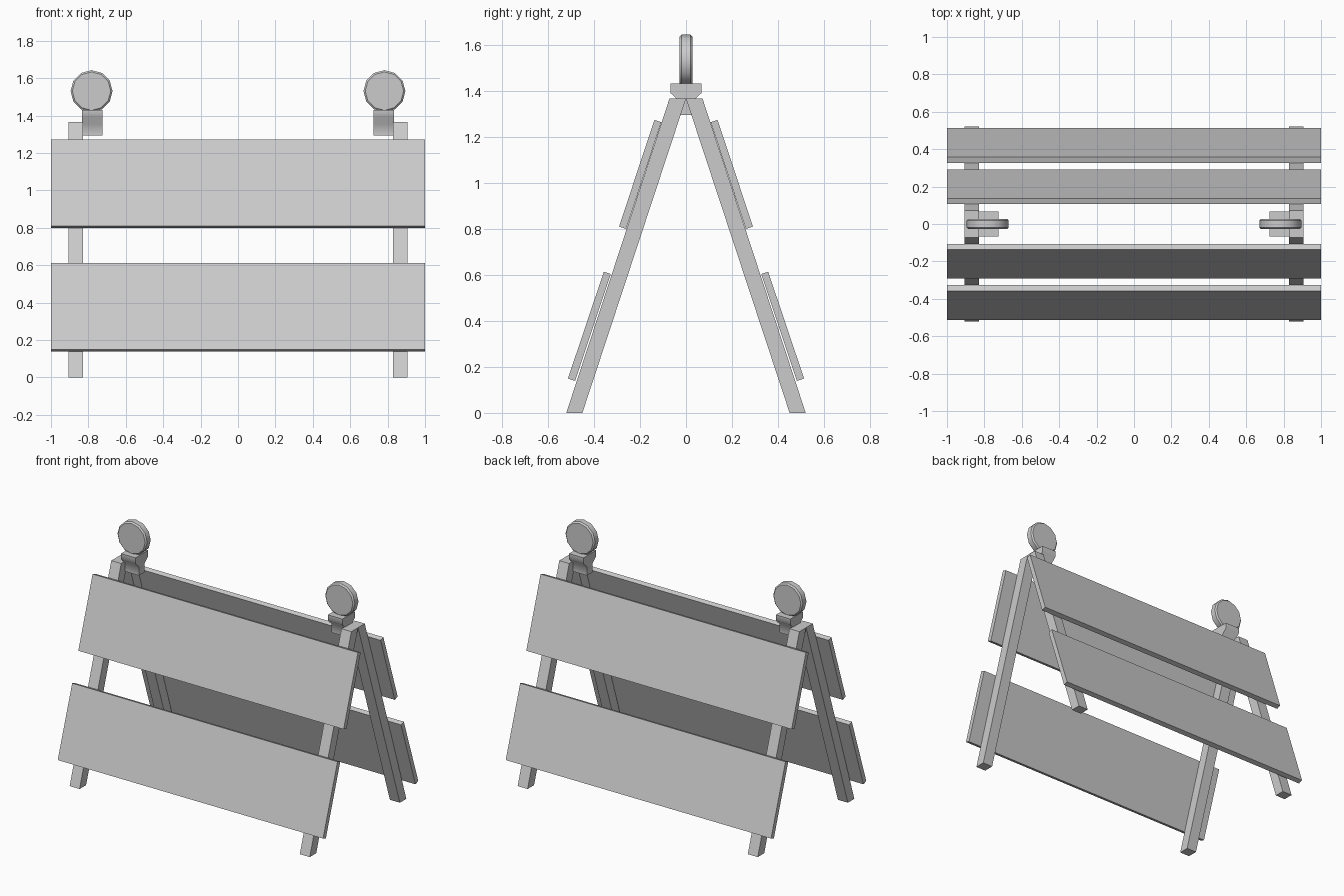
import bpy, bmesh
from math import radians
from mathutils import Matrix

if "Cube" in bpy.data.objects:
    bpy.data.objects.remove(bpy.data.objects["Cube"])


def finish(bm, name):
    bmesh.ops.recalc_face_normals(bm, faces=bm.faces)
    mesh = bpy.data.meshes.new(name)
    bm.to_mesh(mesh)
    bm.free()
    obj = bpy.data.objects.new(name, mesh)
    bpy.context.collection.objects.link(obj)
    return obj


def extrude_x(name, profile, x0, x1):
    """Extrude a (y, z) profile from x0 to x1."""
    bm = bmesh.new()
    face = bm.faces.new([bm.verts.new((x0, y, z)) for y, z in profile])
    out = bmesh.ops.extrude_face_region(bm, geom=[face])
    verts = [v for v in out["geom"] if isinstance(v, bmesh.types.BMVert)]
    bmesh.ops.translate(bm, verts=verts, vec=(x1 - x0, 0, 0))
    return finish(bm, name)


def smooth(obj, angle):
    bpy.ops.object.select_all(action='DESELECT')
    obj.select_set(True)
    bpy.context.view_layer.objects.active = obj
    bpy.ops.object.shade_smooth_by_angle(angle=radians(angle))


LEG = [(0.45, 0), (0.52, 0), (0.072, 1.365), (0, 1.365)]
UPPER = [(0.107, 1.263), (0.137, 1.273), (0.291, 0.809), (0.260, 0.799)]
LOWER = [(0.327, 0.603), (0.357, 0.613), (0.513, 0.149), (0.482, 0.139)]
HALF_MOUNT = [(0.068, 1.43), (0.068, 1.39), (0.03, 1.355), (0.03, 1.295)]

# Leaning legs and boards, front and back
for label, s in (("front", -1), ("back", 1)):
    for part, prof in (("upper_board", UPPER), ("lower_board", LOWER)):
        extrude_x(f"{label}_{part}", [(s * y, z) for y, z in prof], -1, 1)
    for side, sx in (("left", -1), ("right", 1)):
        extrude_x(f"{label}_{side}_leg", [(s * y, z) for y, z in LEG],
                  sx * 0.83, sx * 0.905)

# Warning lamps on mounts fixed to the inner faces of the legs
for side, sx in (("left", -1), ("right", 1)):
    mount = HALF_MOUNT + [(-y, z) for y, z in reversed(HALF_MOUNT)]
    smooth(extrude_x(f"{side}_lamp_mount", mount, sx * 0.725, sx * 0.835), 55)

    bm = bmesh.new()
    bmesh.ops.create_cone(
        bm, cap_ends=True, segments=12, radius1=0.112, radius2=0.112, depth=0.056,
        matrix=Matrix.Translation((sx * 0.783, 0, 1.531)) @ Matrix.Rotation(radians(90), 4, 'X'))
    rim = [e for e in bm.edges if e.calc_face_angle() > radians(60)]
    bmesh.ops.bevel(bm, geom=rim, offset=0.009, segments=1, affect='EDGES', profile=0.5)
    smooth(finish(bm, f"{side}_lamp"), 35)
